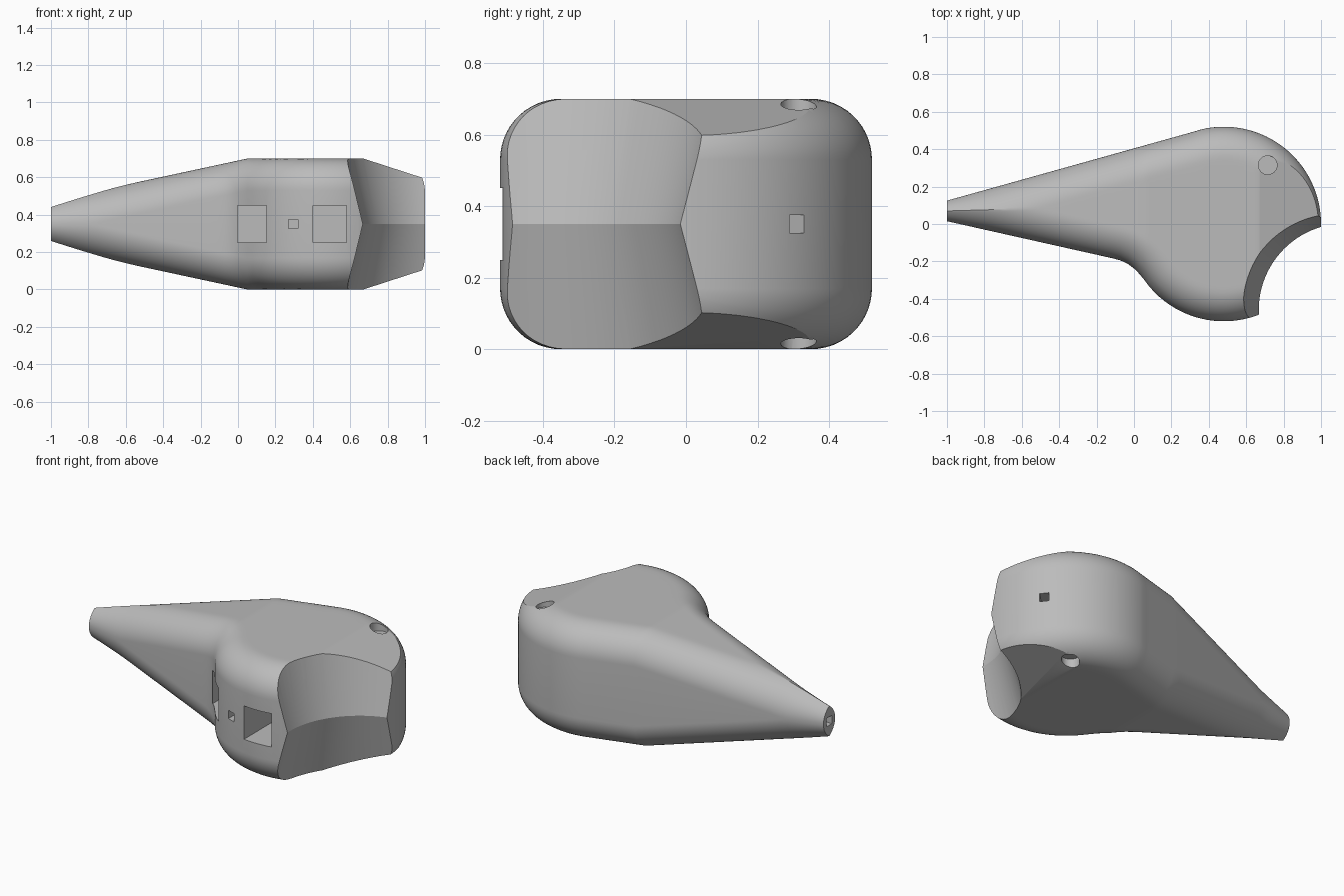
import bpy, bmesh, math
from mathutils import Vector, Matrix
from mathutils.geometry import intersect_point_line

if "Cube" in bpy.data.objects:
    bpy.data.objects.remove(bpy.data.objects["Cube"])

grey = bpy.data.materials.new("plain grey")
grey.use_nodes = True
COLOUR = (0.5, 0.5, 0.5, 1)
grey.diffuse_color = COLOUR
grey.node_tree.nodes["Principled BSDF"].inputs["Base Color"].default_value = COLOUR

MID, HALF, FILLET = 0.35, 0.35, 0.17     # mid height, half height, edge rounding
CX, R = 0.48, 0.52                       # round head
NECK_X, NECK_Y, NECK_R = -0.155, -0.42, 0.24


def back_y(x):
    if x < 0.342:
        return 0.125 + (x + 1) * 0.2794
    return math.sqrt(max(R * R - (x - CX) ** 2, 0))


def front_y(x):
    if x < -0.103:
        return 0.015 - (x + 1) * 0.224
    if x < 0.045:
        return NECK_Y + math.sqrt(NECK_R ** 2 - (x - NECK_X) ** 2)
    return -math.sqrt(max(R * R - (x - CX) ** 2, 0))


def half_height(x):
    return HALF - max(0.05 - x, 0) * 0.215


# Stations along the length, denser towards the round end
stations = [-1 + 1.05 * i / 26 for i in range(26)]
stations += [0.05 + 0.62 * i / 22 for i in range(22)]
stations += [0.67 + 0.3299 * math.sin(i / 26 * math.pi / 2) for i in range(27)]

# Plan outline, used to measure the distance to the rounded edge
loop = [Vector((x, back_y(x), 0)) for x in stations]
loop += [Vector((x, front_y(x), 0)) for x in reversed(stations)]
loop.insert(0, Vector((-1.3, back_y(-1.3), 0)))
loop.append(Vector((-1.3, front_y(-1.3), 0)))


def edge_distance(p):
    best = 9
    for a, b in zip(loop, loop[1:]):
        q, t = intersect_point_line(p, a, b)
        q = a if t < 0 else b if t > 1 else q
        best = min(best, (p - q).length)
    return best


def surface(x, y):
    h = half_height(x)
    k = max(1 - edge_distance(Vector((x, y, 0))) / FILLET, 0)
    return h - min(FILLET, h - 0.002) * (1 - math.sqrt(max(1 - k * k, 0)))


# Body: closed cross-sections skinned along x
COLS = 48
bm = bmesh.new()
rings = []
for x in stations:
    lo, hi = front_y(x), back_y(x)
    ys = [lo + (hi - lo) * (1 - math.cos(math.pi * j / COLS)) / 2 for j in range(COLS + 1)]
    zs = [surface(x, y) for y in ys]
    upper = [bm.verts.new((x, y, MID + z)) for y, z in zip(ys, zs)]
    lower = [bm.verts.new((x, y, MID - z)) for y, z in zip(ys, zs)]
    rings.append(upper + lower[::-1])
for a, b in zip(rings, rings[1:]):
    n = len(a)
    for j in range(n):
        bm.faces.new((a[j], a[(j + 1) % n], b[(j + 1) % n], b[j]))
bm.faces.new(rings[0])
bm.faces.new(rings[-1])

# Slanted planes above and below the round end
for side in (1, -1):
    cut = bmesh.ops.bisect_plane(
        bm, geom=bm.verts[:] + bm.edges[:] + bm.faces[:], dist=1e-5,
        plane_co=(0.67, 0, MID + side * HALF), plane_no=(0.325, 0, side), clear_outer=True)
    rim = [e for e in cut["geom_cut"] if isinstance(e, bmesh.types.BMEdge) and e.is_boundary]
    bmesh.ops.contextual_create(bm, geom=rim)
bmesh.ops.recalc_face_normals(bm, faces=bm.faces[:])
mesh = bpy.data.meshes.new("body")
bm.to_mesh(mesh)
bm.free()
body = bpy.data.objects.new("body", mesh)
mesh.materials.append(grey)
bpy.context.collection.objects.link(body)
bpy.context.view_layer.objects.active = body
body.select_set(True)


def carve(build):
    """Subtract the shape made by build(bm) from the body."""
    cm = bmesh.new()
    build(cm)
    bmesh.ops.recalc_face_normals(cm, faces=cm.faces[:])
    me = bpy.data.meshes.new("cutter")
    cm.to_mesh(me)
    cm.free()
    me.materials.append(grey)
    cutter = bpy.data.objects.new("cutter", me)
    cutter.hide_render = True
    bpy.context.collection.objects.link(cutter)
    mod = body.modifiers.new("carve", "BOOLEAN")
    mod.operation, mod.solver, mod.object = "DIFFERENCE", "EXACT", cutter
    bpy.ops.object.modifier_apply(modifier=mod.name)
    bpy.data.objects.remove(cutter)


def box(centre, size, turn=0):
    m = Matrix.Translation(centre) @ Matrix.Rotation(turn, 4, "Z") @ Matrix.Diagonal((*size, 1))
    carve(lambda cm: bmesh.ops.create_cube(cm, size=1, matrix=m))


# Hollow with a V-shaped wall: two cones meeting at mid height
def hollow(cm):
    prev = None
    for z, r in ((-0.1, 0.575), (MID, 0.463), (0.8, 0.575)):
        ring = [cm.verts.new((1.13 + r * math.cos(a), -0.46 + r * math.sin(a), z))
                for a in (math.tau * i / 96 for i in range(96))]
        if prev:
            for i in range(96):
                j = (i + 1) % 96
                cm.faces.new((prev[i], prev[j], ring[j], ring[i]))
        else:
            cm.faces.new(ring)
        prev = ring
    cm.faces.new(prev)


carve(hollow)

# Front windows and small port
box((0.075, -0.36, MID), (0.155, 0.4, 0.2))
box((0.49, -0.45, MID), (0.18, 0.4, 0.2))
box((0.295, -0.48, MID), (0.05, 0.2, 0.05))
# Nose port and rear port
box((-1, 0.07, MID), (0.2, 0.05, 0.05))
box((CX + 0.52 * math.cos(0.64), 0.31, MID), (0.2, 0.05, 0.05), math.pi / 4)

# Round sockets above and below
for side in (1, -1):
    place = Matrix.Translation((0.715, 0.315, MID + side * HALF))
    carve(lambda cm: bmesh.ops.create_cone(
        cm, cap_ends=True, segments=32, radius1=0.05, radius2=0.05, depth=0.11, matrix=place))

bpy.ops.object.shade_smooth_by_angle(angle=math.radians(25))
